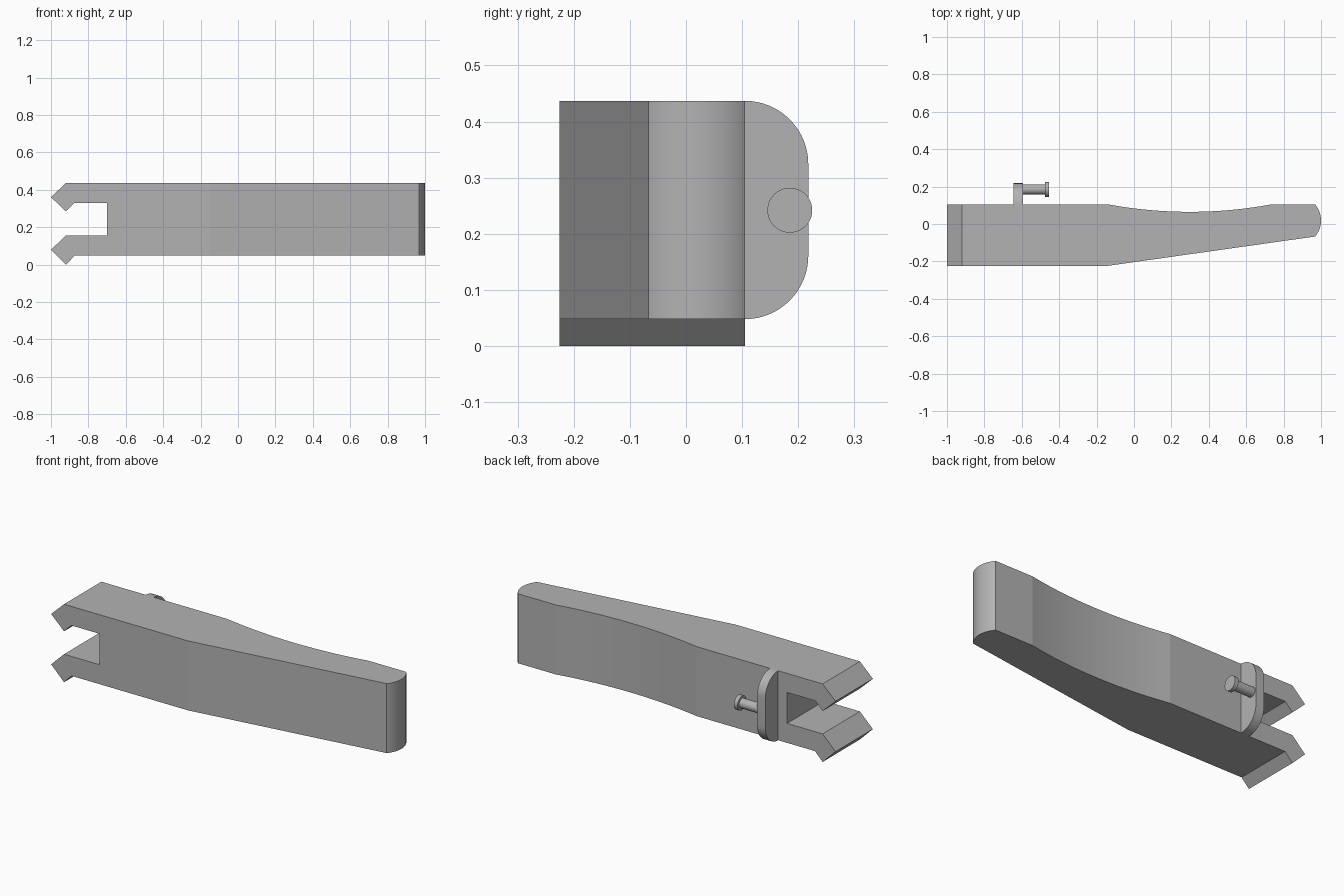
import bpy, bmesh, math
from mathutils import Vector, Matrix

if "Cube" in bpy.data.objects:
    bpy.data.objects.remove(bpy.data.objects["Cube"], do_unlink=True)

grey = bpy.data.materials.new("plain grey")
grey.use_nodes = True
COLOUR = (0.45, 0.45, 0.45, 1)
grey.diffuse_color = COLOUR
grey.node_tree.nodes["Principled BSDF"].inputs["Base Color"].default_value = COLOUR


def arc(a, b, sagitta, steps):
    """Circular arc from a to b, bulging to the right of the direction a to b."""
    a, b = Vector(a), Vector(b)
    half = (b - a).length / 2
    along = (b - a).normalized()
    side = Vector((along.y, -along.x))
    radius = (half ** 2 + sagitta ** 2) / (2 * sagitta)
    centre = (a + b) / 2 + side * (sagitta - radius)
    sweep = math.asin(min(1, half / radius))
    points = []
    for i in range(steps + 1):
        t = sweep * (2 * i / steps - 1)
        points.append(tuple(centre + side * radius * math.cos(t) + along * radius * math.sin(t)))
    return points


def extrude(name, profile, place, direction):
    """Solid made by sweeping a flat profile along a direction."""
    bm = bmesh.new()
    face = bm.faces.new([bm.verts.new(place(u, v)) for u, v in profile])
    new = bmesh.ops.extrude_face_region(bm, geom=[face])["geom"]
    bmesh.ops.translate(bm, vec=direction, verts=[g for g in new if isinstance(g, bmesh.types.BMVert)])
    bmesh.ops.recalc_face_normals(bm, faces=bm.faces)
    return finish(name, bm)


def finish(name, bm):
    mesh = bpy.data.meshes.new(name)
    bm.to_mesh(mesh)
    bm.free()
    mesh.materials.append(grey)
    obj = bpy.data.objects.new(name, mesh)
    bpy.context.collection.objects.link(obj)
    return obj


def smooth(obj, degrees):
    bpy.ops.object.select_all(action='DESELECT')
    obj.select_set(True)
    bpy.context.view_layer.objects.active = obj
    bpy.ops.object.shade_smooth_by_angle(angle=math.radians(degrees))


BOTTOM, TOP, BACK = 0.048, 0.437, 0.105

# Handle outline seen from above: tapered front, rounded tip, thumb hollow
outline = [(-1.1, -0.225), (-0.15, -0.225)]
outline += arc((0.968, -0.067), (0.968, BACK), 0.032, 24)
hollow = arc((-0.14, BACK), (0.735, BACK), 0.04, 24)
outline += hollow[::-1] + [(-1.1, BACK)]
body = extrude("handle_body", outline, lambda x, y: (x, y, -0.1), (0, 0, 0.7))

# Side outline with the slot and the two hooked prongs
fork = [(1.1, BOTTOM), (1.1, TOP), (-0.92, TOP), (-1, 0.361), (-0.92, 0.285),
        (-0.875, 0.33), (-0.7, 0.33), (-0.7, 0.157), (-0.92, 0.157),
        (-1, 0.079), (-0.92, 0), (-0.873, BOTTOM)]
cutter = extrude("fork_cutter", fork, lambda x, z: (x, -0.5, z), (0, 1, 0))

mod = body.modifiers.new("fork shape", 'BOOLEAN')
mod.operation, mod.solver, mod.object = 'INTERSECT', 'EXACT', cutter
bpy.context.view_layer.objects.active = body
bpy.ops.object.modifier_apply(modifier=mod.name)
bpy.data.objects.remove(cutter, do_unlink=True)
smooth(body, 5)

# Rounded lug on the back
R = 0.113
lug = [(BACK, BOTTOM)]
for centre_z, start in ((BOTTOM + R, -90), (TOP - R, 0)):
    for i in range(17):
        t = math.radians(start + 90 * i / 16)
        lug.append((BACK + R * math.cos(t), centre_z + R * math.sin(t)))
smooth(extrude("pivot_lug", lug, lambda y, z: (-0.644, y, z), (0.051, 0, 0)), 30)


# Headed pin pointing along the handle
def rod(name, x0, x1, radius):
    bm = bmesh.new()
    matrix = Matrix.Translation(((x0 + x1) / 2, 0.185, 0.242)) @ Matrix.Rotation(math.pi / 2, 4, 'Y')
    bmesh.ops.create_cone(bm, cap_ends=True, segments=40, radius1=radius, radius2=radius,
                          depth=x1 - x0, matrix=matrix)
    smooth(finish(name, bm), 30)


rod("pin_shaft", -0.6, -0.47, 0.027)
rod("pin_head", -0.477, -0.455, 0.04)
